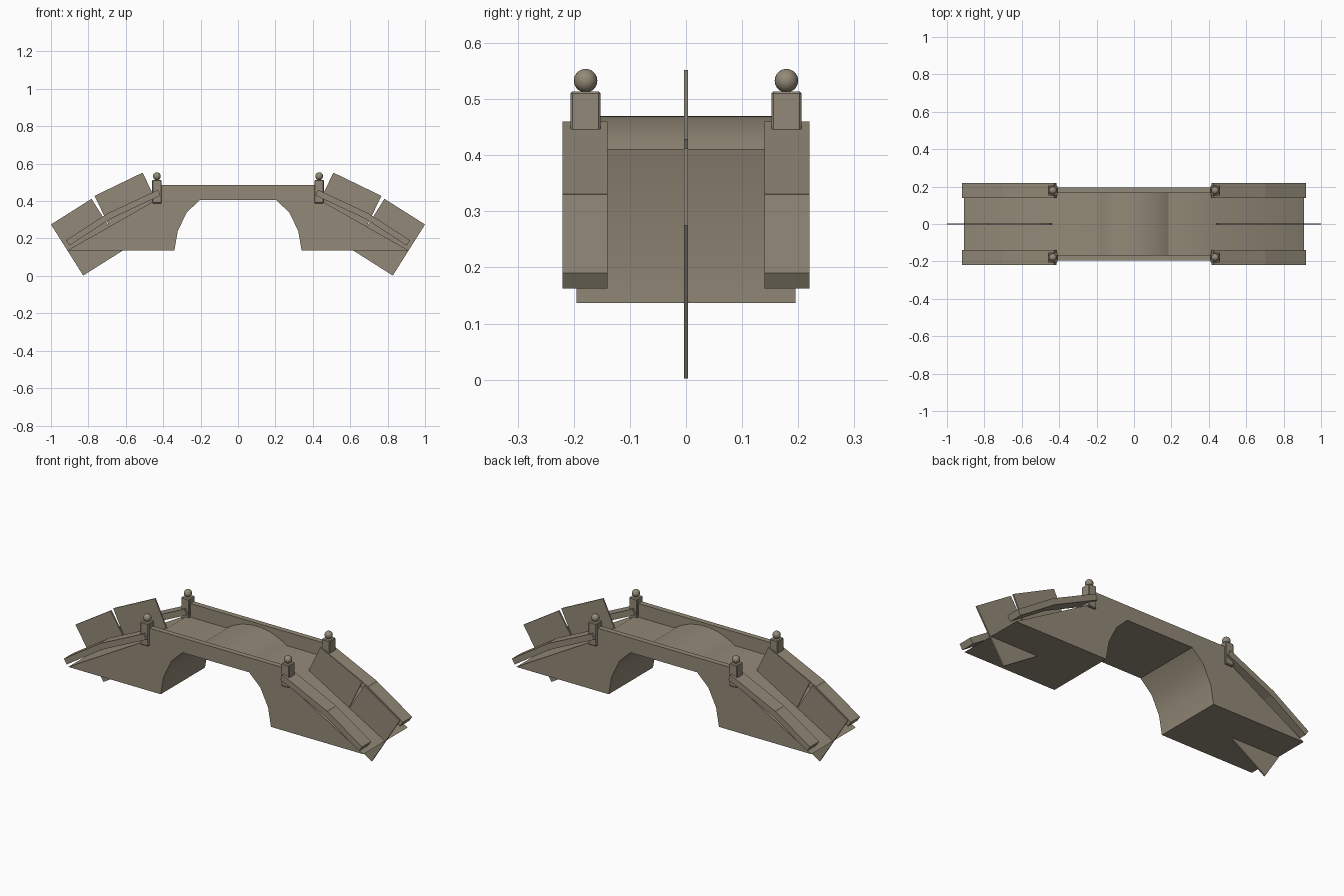
import bpy, bmesh, math
from mathutils import Vector

cube = bpy.data.objects.get("Cube")
if cube:
    bpy.data.objects.remove(cube)

stone = bpy.data.materials.new("weathered_stone")
stone.use_nodes = True
colour = (0.29, 0.25, 0.185, 1)
stone.diffuse_color = colour
stone.node_tree.nodes["Principled BSDF"].inputs["Base Color"].default_value = colour


def finish(bm, name, smooth=True):
    bmesh.ops.recalc_face_normals(bm, faces=bm.faces)
    mesh = bpy.data.meshes.new(name)
    bm.to_mesh(mesh)
    bm.free()
    obj = bpy.data.objects.new(name, mesh)
    bpy.context.collection.objects.link(obj)
    mesh.materials.append(stone)
    if smooth:
        bpy.ops.object.select_all(action="DESELECT")
        obj.select_set(True)
        bpy.context.view_layer.objects.active = obj
        bpy.ops.object.shade_smooth_by_angle(angle=math.radians(32))
    return obj


def extrude(name, profile, y0, y1, smooth=False):
    """Extrude an (x, z) outline from y0 to y1."""
    bm = bmesh.new()
    face = bm.faces.new([bm.verts.new((x, y0, z)) for x, z in profile])
    geom = bmesh.ops.extrude_face_region(bm, geom=[face])["geom"]
    verts = [g for g in geom if isinstance(g, bmesh.types.BMVert)]
    bmesh.ops.translate(bm, vec=(0, y1 - y0, 0), verts=verts)
    return finish(bm, name, smooth)


def slab(start, end, depth):
    """Rectangle hanging square below the line from start to end."""
    a, b = Vector(start), Vector(end)
    along = (b - a).normalized()
    down = Vector((along.y, -along.x)) * depth
    return [a, b, b + down, a + down]


# Bridge body: arched opening below, humped deck above
hump_half, hump_rise, deck = 0.185, 0.059, 0.411
radius = (hump_half ** 2 + hump_rise ** 2) / (2 * hump_rise)
sweep = math.asin(hump_half / radius)
hump = []
for i in range(17):
    a = sweep * (i / 8 - 1)
    hump.append((radius * math.sin(a), deck + hump_rise - radius * (1 - math.cos(a))))
arch = [(0.34, 0.137), (0.322, 0.24), (0.275, 0.338), (0.205, 0.405)]
body = [(-0.91, 0.137), (-0.43, deck)] + hump + [(0.43, deck), (0.91, 0.137)]
body += arch + [(-x, z) for x, z in reversed(arch)]
extrude("bridge_body", body, -0.195, 0.195, True)

# Parapet walls along both edges of the deck
for side, label in ((-1, "front"), (1, "back")):
    wall = [(-0.43, 0.406), (0.43, 0.406), (0.43, 0.487), (-0.43, 0.487)]
    extrude(label + "_parapet", wall, side * 0.165, side * 0.195)

for sx, end in ((-1, "right"), (1, "left")):
    # Thin upright panels along the centre of each ramp
    panels = (((-1, 0.275), (-0.783, 0.412)), ((-0.767, 0.428), (-0.51, 0.552)))
    for (a, b), place in zip(panels, ("lower", "upper")):
        outline = [(-sx * x, z) for x, z in slab(a, b, 0.323)]
        extrude(f"{end}_{place}_centre_panel", outline, -0.004, 0.004)

    for sy, label in ((-1, "front"), (1, "back")):
        # Sloping coping rails in two lengths
        rails = (((-0.92, 0.19), (-0.704, 0.33)), ((-0.704, 0.331), (-0.428, 0.46)))
        for (a, b), place in zip(rails, ("lower", "upper")):
            outline = [(-sx * x, z) for x, z in slab(a, b, 0.033)]
            extrude(f"{end}_{label}_{place}_rail", outline, sy * 0.14, sy * 0.22)

        # Post with softened edges
        bm = bmesh.new()
        bmesh.ops.create_cube(bm, size=1)
        bmesh.ops.scale(bm, vec=(0.05, 0.054, 0.126), verts=bm.verts)
        bmesh.ops.bevel(bm, geom=bm.edges[:], offset=0.004, segments=1, affect="EDGES")
        post = finish(bm, f"{end}_{label}_post", False)
        post.location = (sx * 0.434, sy * 0.179, 0.451)

        # Ball finial
        bm = bmesh.new()
        bmesh.ops.create_uvsphere(bm, u_segments=16, v_segments=10, radius=0.021)
        ball = finish(bm, f"{end}_{label}_finial")
        ball.location = (sx * 0.434, sy * 0.179, 0.533)
